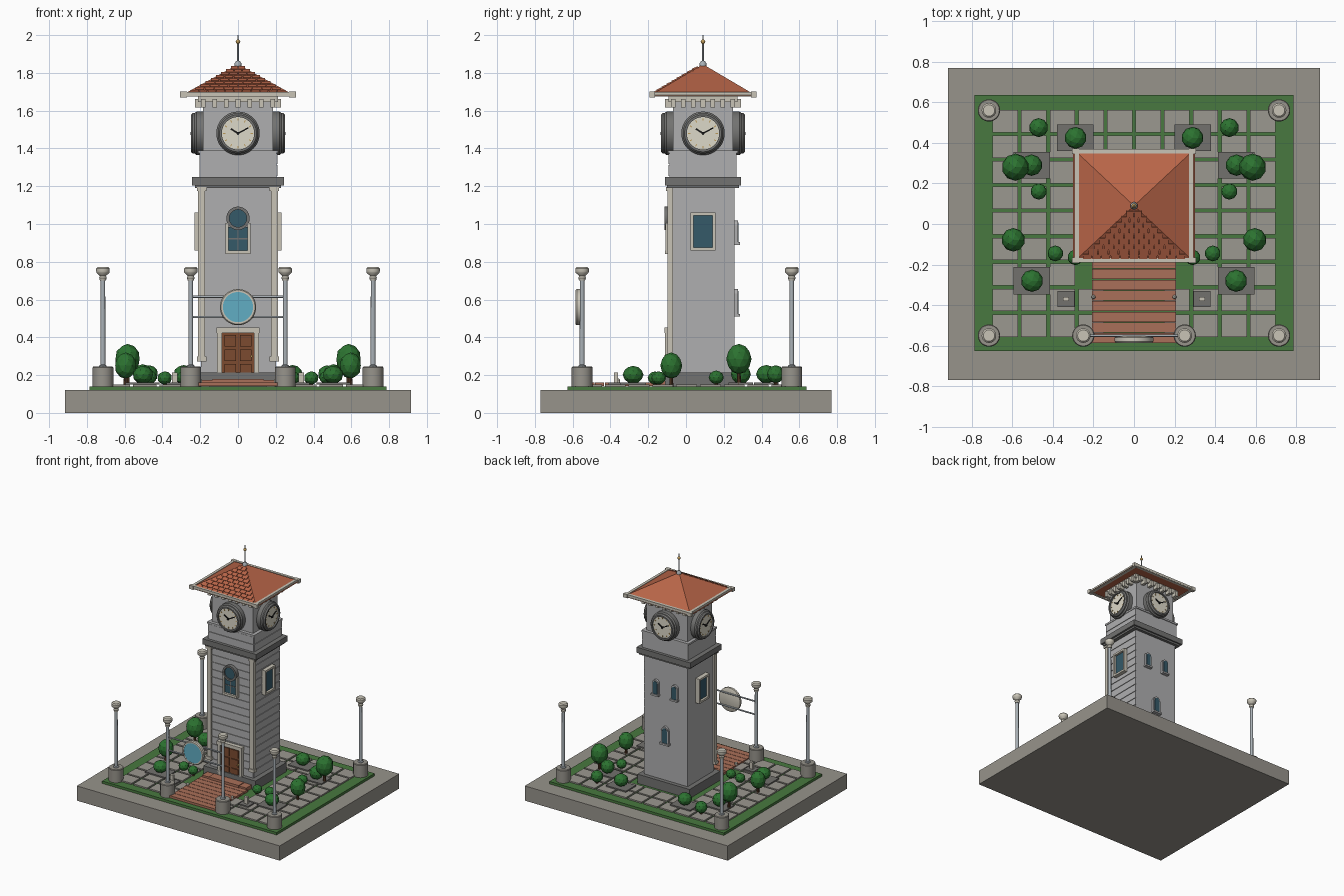
import bpy, bmesh, math
from mathutils import Matrix, Vector

if "Cube" in bpy.data.objects:
    bpy.data.objects.remove(bpy.data.objects["Cube"])

T = Matrix.Translation
I = Matrix.Identity(4)
RX = Matrix.Rotation(math.pi / 2, 4, 'X')
COL = dict(stone=(.31, .295, .26), slab=(.17, .165, .155), paver=(.33, .315, .28), grass=(.065, .19, .05),
           wall=(.43, .43, .435), dark=(.17, .17, .165), cream=(.58, .55, .47), roof=(.48, .13, .065),
           tile=(.3, .075, .035), glass=(.035, .1, .14), door=(.2, .07, .03), deck=(.4, .16, .1),
           metal=(.4, .44, .47), teal=(.12, .42, .55), leaf=(.025, .17, .03), trunk=(.1, .045, .02),
           face=(.72, .69, .58), black=(.01, .01, .01), gold=(.5, .32, .1))
mats = {}
CY = .09  # tower centre in y


def make(name, bm, col, smooth=False):
    bmesh.ops.remove_doubles(bm, verts=bm.verts, dist=1e-6) if smooth else None
    bmesh.ops.recalc_face_normals(bm, faces=bm.faces)
    me = bpy.data.meshes.new(name)
    bm.to_mesh(me)
    bm.free()
    ob = bpy.data.objects.new(name, me)
    bpy.context.collection.objects.link(ob)
    if col not in mats:
        mats[col] = bpy.data.materials.new(col)
        mats[col].diffuse_color = (*COL[col], 1)
    me.materials.append(mats[col])
    if smooth:
        bpy.ops.object.select_all(action='DESELECT')
        ob.select_set(True)
        bpy.context.view_layer.objects.active = ob
        bpy.ops.object.shade_smooth_by_angle(angle=math.radians(35))
    return ob


def boxes(name, col, items):
    """items: (centre, size[, matrix])"""
    bm = bmesh.new()
    for c, s, *m in items:
        bmesh.ops.create_cube(bm, size=1, matrix=(m[0] if m else I) @ T(c) @ Matrix.Diagonal((*s, 1)))
    return make(name, bm, col)


def slab(name, col, hx, hy, z0, z1, cy=CY):
    return boxes(name, col, [((0, cy, (z0 + z1) / 2), (2 * hx, 2 * hy, z1 - z0))])


def lathe(name, col, profile, places, seg=32):
    bm = bmesh.new()
    for M in places:
        rings = [[bm.verts.new(M @ Vector((r * math.cos(a), r * math.sin(a), z)))
                  for a in (2 * math.pi * k / seg for k in range(seg))] for r, z in profile]
        for p, q in zip(rings, rings[1:]):
            for k in range(seg):
                bm.faces.new((p[k], p[k - 1], q[k - 1], q[k]))
        for ring in (rings[0], rings[-1]):
            bm.faces.new(ring)
    return make(name, bm, col, True)


def rod(r, z0, z1):
    return [(r, z0), (r, z1)]


def wall(turn, dist):
    """Wall frame: x right, y up, z outward; turn 0 front, 1 right, 2 back, 3 left"""
    return T((0, CY, 0)) @ Matrix.Rotation(turn * math.pi / 2, 4, 'Z') @ T((0, -dist, 0)) @ RX


# Ground
slab("base", "stone", .916, .77, 0, .12, 0)
slab("lawn", "grass", .787, .632, .12, .14, .005)
boxes("pavers", "paver", [((x, y, .145), (.125, .11, .012))
      for x in [(i - 4.5) * .141 for i in range(10)] for y in [.003 + (j - 4) * .126 for j in range(9)]
      if not (abs(x) < .3 and -.3 < y < .35) and not (abs(x) < .1 and y < 0)])
boxes("planting_slabs", "slab", [((s * x, y, .155), (w, d, .012)) for s in (-1, 1) for x, y, w, d in
      ((.29, .425, .18, .13), (.505, .29, .18, .13), (.505, -.28, .18, .135), (.335, -.37, .085, .08))])
boxes("small_markers", "cream", [((s * .335, -.37, .187), (.03, .02, .056)) for s in (-1, 1)])
boxes("walkway_boards", "deck", [((0, -.195 - i * .0525, .152), (.416, .049, .018)) for i in range(8)])
boxes("door_step", "deck", [((0, -.15, .17), (.27, .07, .02)), ((0, -.13, .16), (.4, .1, .03))])
lathe("path_lights", "cream", [(.01, .14), (.01, .175), (.004, .182)],
      [T((s * .2, -.36, 0)) for s in (-1, 1)], 12)

# Tower body
slab("plinth", "dark", .235, .2, .13, .215)
slab("shaft", "wall", .195, .168, .2, 1.2)
slab("cornice_lower", "dark", .228, .19, 1.19, 1.21)
slab("cornice", "dark", .243, .202, 1.205, 1.25)
slab("upper_body", "wall", .205, .178, 1.25, 1.385)
slab("upper_ledge", "wall", .212, .184, 1.375, 1.39)
slab("belfry", "wall", .185, .158, 1.39, 1.68)
boards = []
for turn, dist, w in ((0, .168, .39), (1, .195, .336)):
    boards += [((0, .25 + i * .0607, .002), (w, .055, .006), wall(turn, dist)) for i in range(16)]
for turn, dist, w in ((0, .178, .41), (1, .205, .356)):
    boards += [((0, 1.283 + i * .062, .002), (w, .057, .006), wall(turn, dist)) for i in range(2)]
boxes("siding", "wall", boards)
F = wall(0, .168)
pil = []
for s in (-1, 1):
    pil += [((s * .193, .735, .006), (.036, .91, .03), F), ((s * .193, .285, .009), (.05, .025, .036), F),
            ((s * .193, 1.185, .009), (.05, .02, .036), F)]
boxes("corner_pilasters", "cream", pil)

# Door
boxes("door_frame", "cream", [((s * .098, .305, .012), (.024, .26, .04), F) for s in (-1, 1)]
      + [((0, .438, .014), (.225, .028, .046), F)])
boxes("door", "door", [((0, .3, .008), (.176, .26, .02), F)])
boxes("door_panels", "door", [((s * .041, z, .02), (.062, .062, .012), F)
      for s in (-1, 1) for z in (.228, .305, .382)])
lathe("door_knob", "gold", [(.006, 0), (.006, .035)], [F @ T((.072, .3, 0))], 12)

# Front window: tall light below a round light
boxes("front_window_frame", "cream", [((s * .058, .925, .012), (.015, .16, .035), F) for s in (-1, 1)]
      + [((0, .85, .012), (.13, .018, .04), F)])
boxes("front_window_glass", "glass", [((0, .92, .005), (.105, .13, .02), F)])
boxes("front_window_bars", "dark", [((0, .92, .016), (.006, .12, .006), F), ((0, .922, .016), (.1, .006, .006), F)])
lathe("round_window_ring", "dark", [(.062, 0), (.062, .035), (.046, .035), (.046, .02)], [F @ T((0, 1.03, 0))])
lathe("round_window_glass", "glass", rod(.046, .0, .025), [F @ T((0, 1.03, 0))])

# Side windows
frames, panes = [], []
for t in (1, 3):
    M = wall(t, .195)
    frames += [((s * .058, .96, .016), (.014, .2, .04), M) for s in (-1, 1)]
    frames += [((0, z, .016), (.13, .016, .04), M) for z in (.868, 1.052)]
    panes.append(((0, .96, .008), (.106, .175, .02), M))
boxes("side_window_frames", "cream", frames)
boxes("side_window_glass", "glass", panes)

# Back windows with round heads
B = wall(2, .168)
backs = [(-.085, .945, 1), (.085, .945, 1), (0, .575, 1.2)]
boxes("back_window_frames", "wall", [((x, z, .008), (.056 * k, .09 * k, .02), B) for x, z, k in backs])
boxes("back_window_sills", "wall", [((x, z - .048 * k, .012), (.066 * k, .014, .034), B) for x, z, k in backs])
boxes("back_window_glass", "glass", [((x, z, .014), (.038 * k, .084 * k, .014), B) for x, z, k in backs])
lathe("back_window_heads", "wall", rod(.028, 0, .018), [B @ T((x, z + .045 * k, 0)) for x, z, k in backs], 20)
lathe("back_window_head_glass", "glass", rod(.019, 0, .021), [B @ T((x, z + .043 * k, 0)) for x, z, k in backs], 20)

# Clocks on all four walls
clocks = [wall(t, .185 if t % 2 else .158) @ T((0, 1.48, 0)) for t in range(4)]
lathe("clock_rings", "dark", [(.115, -.01), (.115, .035), (.107, .045), (.107, .055), (.098, .065), (.086, .065),
      (.086, .045)], clocks, 48)
lathe("clock_faces", "face", rod(.087, 0, .054), clocks, 48)
RZ = lambda a: Matrix.Rotation(-math.radians(a), 4, 'Z')
boxes("clock_ticks", "gold", [((0, .073, .055), (.005, .012, .005), M @ RZ(30 * k)) for M in clocks for k in range(12)])
boxes("clock_hands", "black", [i for M in clocks for i in (((0, .02, .058), (.009, .05, .005), M @ RZ(302)),
      ((0, .027, .06), (.007, .07, .005), M @ RZ(62)))])
lathe("clock_hubs", "black", rod(.008, .05, .066), clocks, 12)

# Eaves
slab("eave_band", "cream", .212, .182, 1.645, 1.68)
dent = []
for t in range(4):
    d, w = (.185, .158) if t % 2 else (.158, .185)
    dent += [((-w + 2 * w * i / 6, 1.64, .02), (.024, .045, .045), wall(t, d)) for i in range(7)]
boxes("eave_brackets", "cream", dent)
boxes("eave_trim", "cream", [((s * .283, CY, 1.688), (.022, .55, .024)) for s in (-1, 1)]
      + [((0, CY + s * .268, 1.688), (.56, .022, .024)) for s in (-1, 1)]
      + [((s * .288, CY + q * .268, 1.686), (.036, .028, .03)) for s in (-1, 1) for q in (-1, 1)])

# Pyramid roof with raised tiles on the front slope
bm = bmesh.new()
bmesh.ops.create_cone(bm, cap_ends=True, segments=4, radius1=math.sqrt(.5), radius2=0, depth=1,
                      matrix=T((0, CY, 1.763)) @ Matrix.Diagonal((.6, .56, .165, 1)) @ Matrix.Rotation(math.pi / 4, 4, 'Z'))
make("roof", bm, "roof")
tilt = Matrix.Rotation(math.atan2(.165, .28) - .12, 4, 'X')
tiles = []
for r in range(9):
    t = .09 + r * .095
    w = .285 * (1 - t) - .005
    n = max(2, round(w / .024))
    tiles += [((0, 0, 0), (2 * w / n - .004, .034, .009),
               T((-w + (i + .5) * 2 * w / n, CY - .28 * (1 - t), 1.684 + .165 * t)) @ tilt) for i in range(n)]
boxes("roof_tiles", "roof", tiles)
top = [T((0, CY, 0))]
lathe("finial_base", "metal", [(.018, 1.83), (.018, 1.85), (.01, 1.862)], top, 16)
lathe("finial_pole", "metal", [(.005, 1.85), (.005, 1.95), (.002, 2.0)], top, 12)
lathe("finial_ball", "gold", [(.012 * math.cos(a), 1.965 + .012 * math.sin(a))
      for a in (math.radians(d) for d in range(-80, 81, 20))], top, 16)

# Lamp posts
posts = [T((s * x, y, 0)) for s in (-1, 1) for x, y in ((.715, .56), (.715, -.55), (.25, -.55))]
lathe("lamp_bases", "stone", [(.055, .135), (.055, .24), (.051, .245)], posts)
lathe("lamp_poles", "metal", [(.02, .24), (.02, .25), (.013, .255), (.012, .71)], posts, 16)
lathe("lamp_heads", "cream", [(.016, .7), (.02, .715), (.016, .725), (.034, .742), (.036, .75), (.036, .764),
      (.028, .772)], posts, 24)

# Hanging round sign between the two front posts
SG = T((0, -.55, .56)) @ RX
lathe("sign_rails", "metal", rod(.006, -.25, .25),
      [T((0, -.55, z)) @ Matrix.Rotation(math.pi / 2, 4, 'Y') for z in (.508, .615)], 12)
lathe("sign_rim", "cream", [(.08, .002), (.096, .01), (.096, .028), (.09, .036), (.08, .036), (.08, .03)], [SG], 48)
lathe("sign_panel", "teal", rod(.08, .02, .034), [SG], 48)

# Shrubs and small trees: x, y, z, radius, height scale
plants = [(.585, .28, .285, .067, 1.2), (.505, .29, .205, .053, 1), (.47, .475, .205, .047, 1), (.47, .16, .188, .04, .9),
          (.288, .425, .205, .054, .9), (.595, -.078, .25, .058, 1.2), (.503, -.28, .202, .055, .85),
          (.388, -.145, .185, .039, .9), (.29, -.165, .185, .038, .9)]
bm = bmesh.new()
for x, y, z, r, k in plants:
    for s in (-1, 1):
        bmesh.ops.create_icosphere(bm, subdivisions=2, radius=r,
                                   matrix=T((s * x, y, z)) @ Matrix.Diagonal((1, 1, k, 1)))
make("foliage", bm, "leaf")
lathe("trunks", "trunk", [(.011, 0), (.008, 1)],
      [T((s * x, y, .14)) @ Matrix.Diagonal((1, 1, z - .14, 1)) for x, y, z, r, k in plants for s in (-1, 1)], 8)

for m in bpy.data.materials:
    if m.users and not m.is_grease_pencil:
        m.use_nodes = True
        m.node_tree.nodes["Principled BSDF"].inputs["Base Color"].default_value = m.diffuse_color
